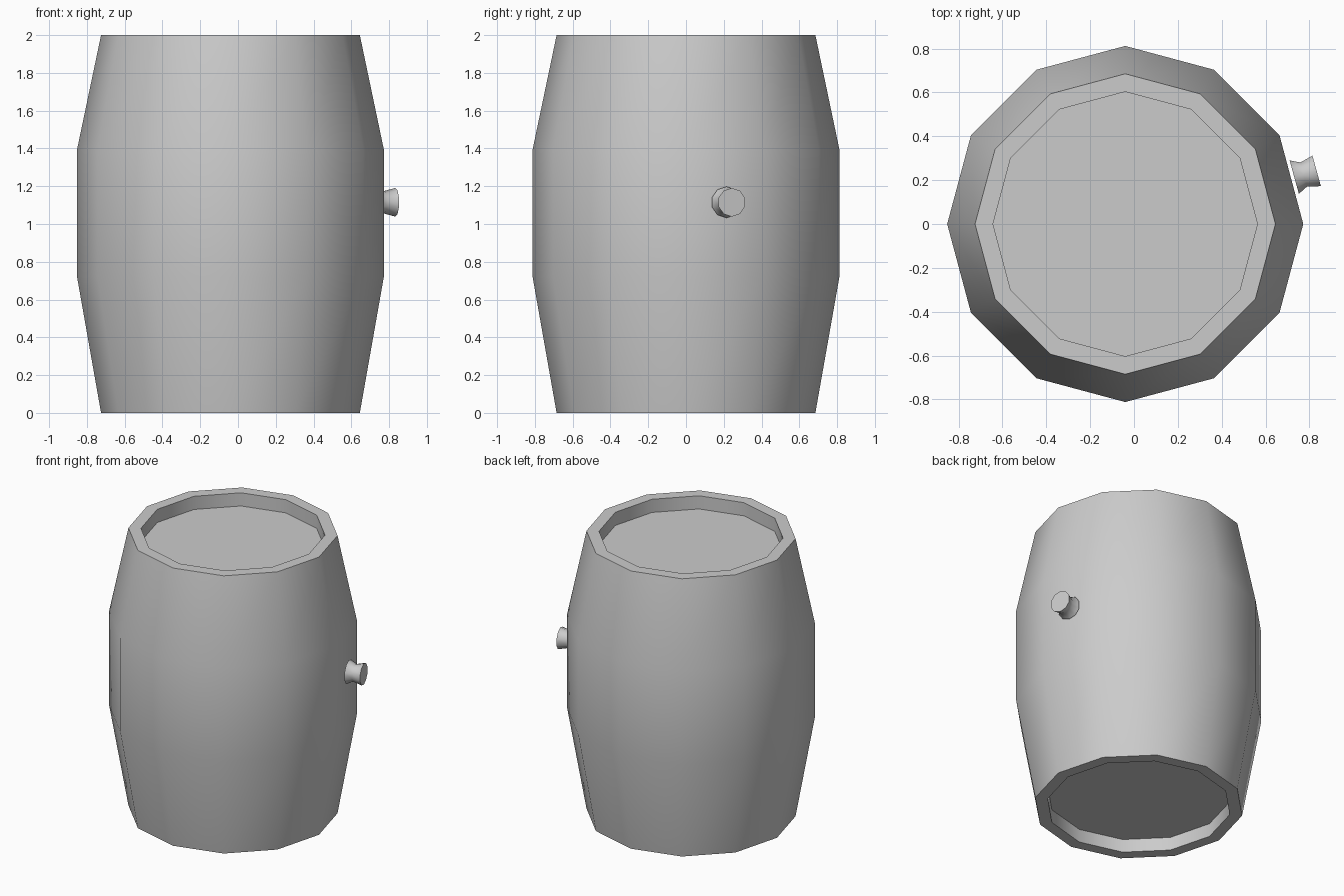
import bpy, bmesh, math
from mathutils import Matrix, Vector

cube = bpy.data.objects.get("Cube")
if cube:
    bpy.data.objects.remove(cube, do_unlink=True)

GREY = (0.6, 0.6, 0.6, 1)
mat = bpy.data.materials.new("plain grey")
mat.use_nodes = True
mat.diffuse_color = GREY
mat.node_tree.nodes["Principled BSDF"].inputs["Base Color"].default_value = GREY


def lathe(name, profile, sides, matrix):
    """Spin (radius, height) points around z and close both ends."""
    bm = bmesh.new()
    rings = []
    for r, z in profile:
        angles = [math.tau * i / sides for i in range(sides)]
        rings.append([bm.verts.new((r * math.cos(a), r * math.sin(a), z)) for a in angles])
    for low, high in zip(rings, rings[1:]):
        for i in range(sides):
            j = (i + 1) % sides
            bm.faces.new((low[i], low[j], high[j], high[i]))
    bm.faces.new(rings[0])
    bm.faces.new(rings[-1])
    bmesh.ops.recalc_face_normals(bm, faces=bm.faces)
    mesh = bpy.data.meshes.new(name)
    bm.to_mesh(mesh)
    bm.free()
    mesh.materials.append(mat)
    obj = bpy.data.objects.new(name, mesh)
    obj.matrix_world = matrix
    bpy.context.collection.objects.link(obj)
    bpy.ops.object.select_all(action='DESELECT')
    obj.select_set(True)
    bpy.context.view_layer.objects.active = obj
    bpy.ops.object.shade_smooth_by_angle(angle=math.radians(50))
    return obj


# Barrel: bulging staves with a recessed lid at each end
centre = Vector((-0.04, 0, 0))
RIM, INNER, BELLY, DEPTH = 0.685, 0.603, 0.812, 0.095
barrel_profile = [
    (INNER, DEPTH), (INNER, 0), (RIM, 0),
    (BELLY, 0.72), (BELLY, 1.395),
    (RIM, 2), (INNER, 2), (INNER, 2 - DEPTH),
]
lathe("barrel_body", barrel_profile, 12, Matrix.Translation(centre))

# Bung: a small waisted plug standing out from one stave
turn = Matrix.Rotation(math.radians(15.5), 4, 'Z') @ Matrix.Rotation(math.pi / 2, 4, 'Y')
place = Matrix.Translation(centre + Vector((0, 0, 1.115))) @ turn
lathe("side_bung", [(0.083, 0.8), (0.06, 0.845), (0.076, 0.906)], 10, place)
